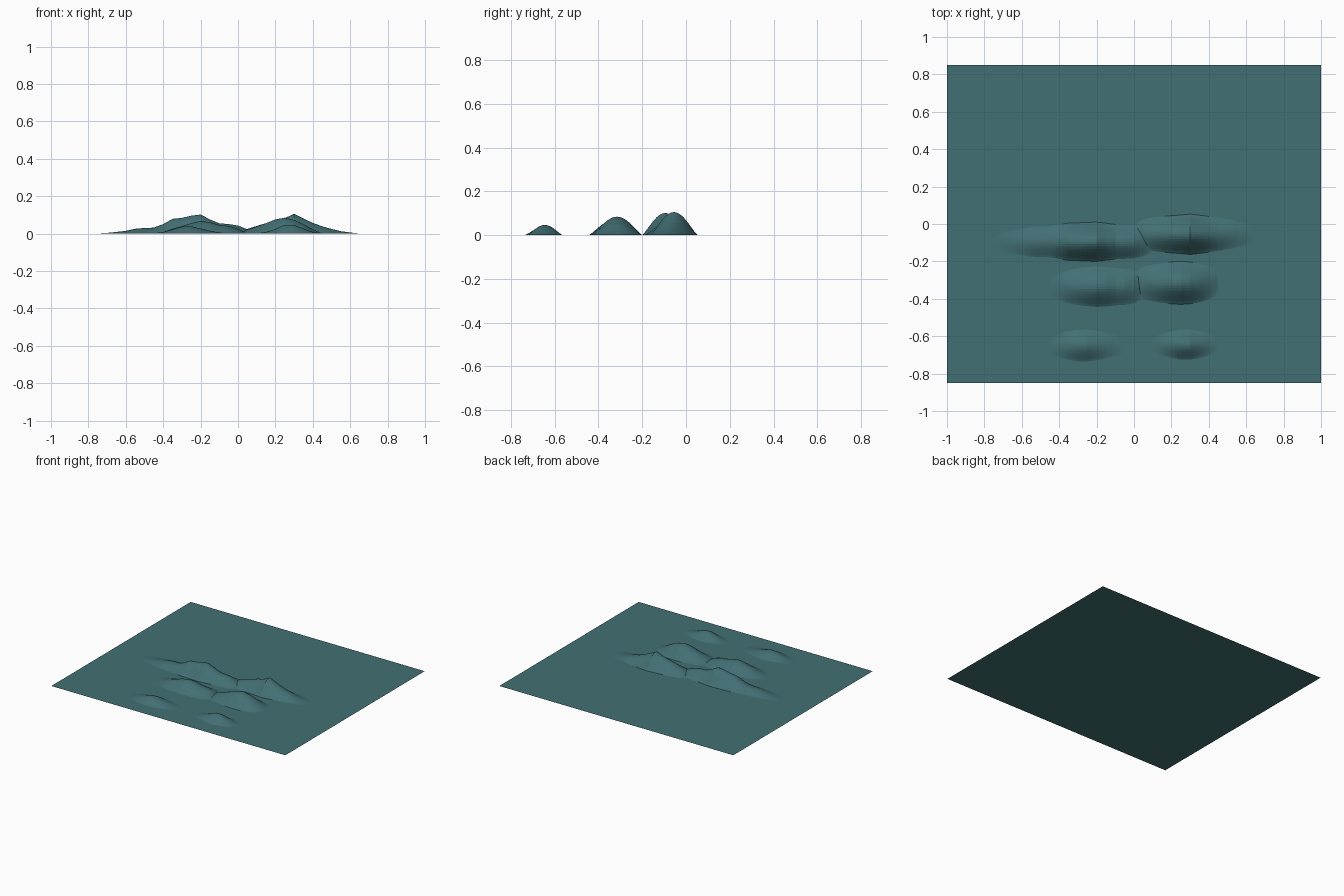
import bpy, bmesh, math

cube = bpy.data.objects.get("Cube")
if cube:
    bpy.data.objects.remove(cube, do_unlink=True)

# One flat colour for everything
teal = bpy.data.materials.new("teal")
teal.use_nodes = True
COLOUR = (0.055, 0.16, 0.175, 1)
teal.diffuse_color = COLOUR
bsdf = teal.node_tree.nodes["Principled BSDF"]
bsdf.inputs["Base Color"].default_value = COLOUR
bsdf.inputs["Roughness"].default_value = 0.8

STEP = 0.05    # spacing of ridge heights along x
SUB = 3        # columns per ridge step
ROWS = 16      # rows across a hill


def finish(bm, name):
    mesh = bpy.data.meshes.new(name)
    bm.to_mesh(mesh)
    bm.free()
    mesh.materials.append(teal)
    obj = bpy.data.objects.new(name, mesh)
    bpy.context.collection.objects.link(obj)
    return obj


def hill(name, start, y, half_width, heights):
    """Loft a bell-shaped section along a ridge given in thousandths."""
    bm = bmesh.new()
    peak = max(heights)
    columns = []
    for i in range((len(heights) - 1) * SUB + 1):
        k, f = divmod(i, SUB)
        f /= SUB
        nxt = heights[min(k + 1, len(heights) - 1)]
        h = heights[k] * (1 - f) + nxt * f
        w = half_width * max(h / peak, 0.01) ** 0.2
        x = start + i * STEP / SUB
        column = []
        for j in range(ROWS + 1):
            t = 2 * j / ROWS - 1
            bell = max(math.cos(t * math.pi / 2), 0) ** 1.2
            column.append(bm.verts.new((x, y + t * w, 0.0005 + h / 1000 * bell)))
        columns.append(column)
    for a, b in zip(columns, columns[1:]):
        for j in range(ROWS):
            bm.faces.new((a[j], b[j], b[j + 1], a[j + 1]))
    obj = finish(bm, name)
    for poly in obj.data.polygons:
        poly.use_smooth = False
    return obj


# Flat ground sheet
bm = bmesh.new()
bm.faces.new([bm.verts.new((sx, sy * 0.85, 0))
              for sx, sy in ((-1, -1), (1, -1), (1, 1), (-1, 1))])
finish(bm, "ground_sheet")

# Three rows of hills, tallest at the back
hill("back_right_ridge", -0.75, -0.095, 0.105,
     [0, 3, 8, 14, 25, 29, 31, 50, 78, 83, 95, 101, 75, 54, 50, 42, 22, 0])
hill("back_left_ridge", 0, -0.055, 0.108,
     [0, 24, 40, 55, 70, 82, 105, 80, 56, 38, 24, 12, 5, 0])
hill("middle_right_hill", -0.45, -0.335, 0.108,
     [0, 8, 25, 40, 55, 66, 60, 45, 40, 25, 0])
hill("middle_left_hill", 0, -0.315, 0.115,
     [0, 20, 38, 55, 75, 84, 72, 50, 22, 0])
hill("front_right_hill", -0.45, -0.65, 0.085,
     [0, 8, 22, 36, 38, 26, 14, 5, 0])
hill("front_left_hill", 0.1, -0.645, 0.08,
     [0, 8, 24, 46, 45, 26, 8, 0])
